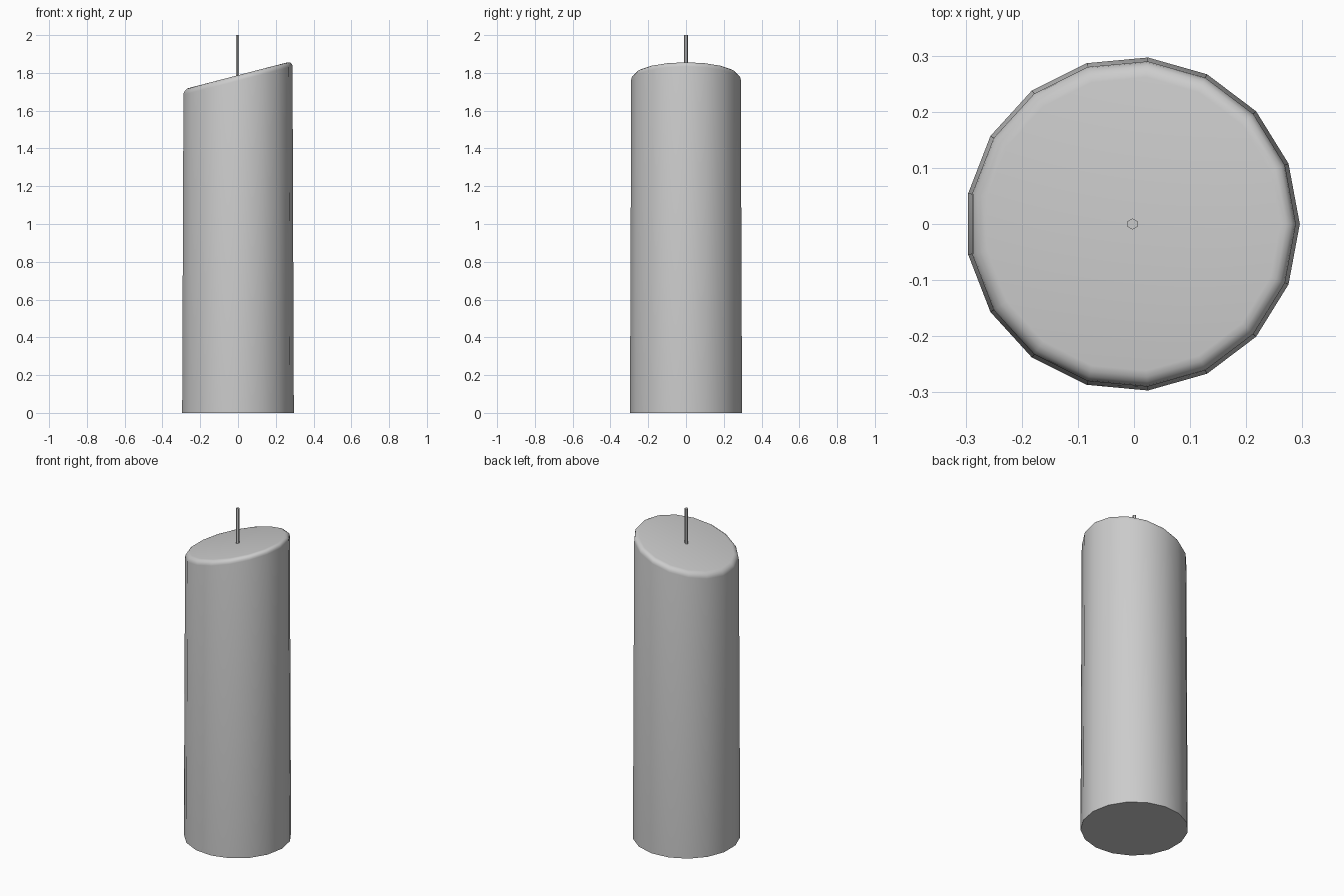
import bpy, bmesh, math

if "Cube" in bpy.data.objects:
    bpy.data.objects.remove(bpy.data.objects["Cube"])

SIDES, R_BOTTOM, R_TOP = 17, 0.298, 0.291
CX, SLOPE, Z_MID = -0.0025, 0.26, 1.787


def frustum(name, sides, r0, r1, z0, z1, turn=0.0, slope=0.0, bevel=0.0):
    """Upright tapered prism; the top may be slanted and its rim rounded."""
    bm = bmesh.new()
    ring = [[], []]
    for k, (r, z, s) in enumerate(((r0, z0, 0), (r1, z1, slope))):
        for i in range(sides):
            a = turn + math.tau * i / sides
            x = r * math.cos(a)
            ring[k].append(bm.verts.new((x, r * math.sin(a), z + s * x)))
    bm.faces.new(ring[0][::-1])
    top = bm.faces.new(ring[1])
    for i in range(sides):
        j = (i + 1) % sides
        bm.faces.new((ring[0][i], ring[0][j], ring[1][j], ring[1][i]))
    if bevel:
        bmesh.ops.bevel(bm, geom=list(top.edges), offset=bevel, segments=4,
                        profile=0.5, affect='EDGES', offset_type='OFFSET')
    mesh = bpy.data.meshes.new(name)
    bm.to_mesh(mesh)
    bm.free()
    obj = bpy.data.objects.new(name, mesh)
    obj.location.x = CX
    bpy.context.collection.objects.link(obj)
    bpy.ops.object.select_all(action='DESELECT')
    obj.select_set(True)
    bpy.context.view_layer.objects.active = obj
    bpy.ops.object.shade_smooth_by_angle(angle=math.radians(40))
    return obj


# Wax pillar with slanted, softly rounded top
frustum("candle_body", SIDES, R_BOTTOM, R_TOP, 0.0, Z_MID, slope=SLOPE, bevel=0.028)

# Thin wick, rooted in the wax
frustum("wick", 6, 0.01, 0.01, 1.76, 2.0, turn=math.pi / 6)
